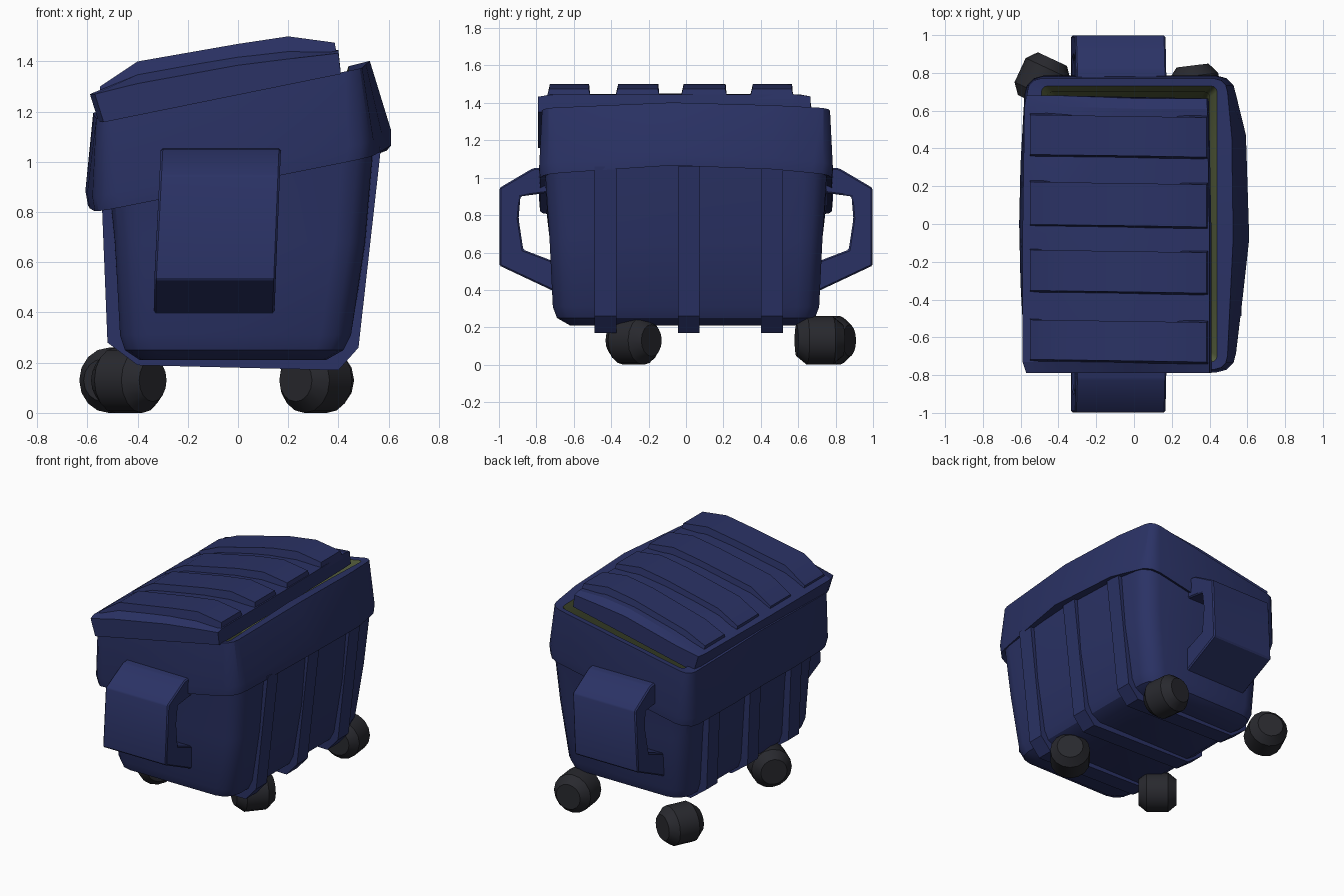
import bpy, bmesh, math
from mathutils import Vector

if "Cube" in bpy.data.objects:
    bpy.data.objects.remove(bpy.data.objects["Cube"])


def material(name, rgb):
    m = bpy.data.materials.new(name)
    m.diffuse_color = (*rgb, 1)
    m.use_nodes = True
    m.node_tree.nodes["Principled BSDF"].inputs["Base Color"].default_value = m.diffuse_color
    return m


NAVY = material("navy paint", (0.0235, 0.032, 0.13))
GREEN = material("dirty green inside", (0.11, 0.135, 0.055))
BLACK = material("black rubber", (0.0215, 0.022, 0.0275))


def finish(name, bm, mats, angle=30):
    me = bpy.data.meshes.new(name)
    bm.to_mesh(me)
    bm.free()
    for m in mats:
        me.materials.append(m)
    ob = bpy.data.objects.new(name, me)
    bpy.context.collection.objects.link(ob)
    bpy.ops.object.select_all(action='DESELECT')
    ob.select_set(True)
    bpy.context.view_layer.objects.active = ob
    bpy.ops.object.shade_smooth_by_angle(angle=math.radians(angle))
    return ob


def ring(x0, x1, y, r, zf, bulge=0.0):
    """Rounded rectangle, counter-clockwise, with extra points along the sides."""
    pts = []
    corners = [(x1 - r, -y + r, -90), (x1 - r, y - r, 0),
               (x0 + r, y - r, 90), (x0 + r, -y + r, 180)]
    for k, (cx, cy, start) in enumerate(corners):
        for i in range(4):
            a = math.radians(start + i * 30)
            pts.append((cx + r * math.cos(a), cy + r * math.sin(a)))
        if k == 0:    # right side bows outwards
            pts += [(x1 + bulge * 0.5, -y * 0.5), (x1 + bulge, -y * 0.1), (x1 + bulge * 0.75, y * 0.6)]
        elif k == 2:  # left side
            pts += [(x0 - bulge * 0.3, y * 0.4), (x0 - bulge * 0.4, 0), (x0 - bulge * 0.3, -y * 0.4)]
        else:         # front and back
            pts.append(((x0 + x1) / 2, y if k == 1 else -y))
    return [(px, py, zf(px, py)) for px, py in pts]


def loft(name, rings, mats, bands=None, cap_start=False, cap_end=False):
    bm = bmesh.new()
    vs = [[bm.verts.new(p) for p in r] for r in rings]
    n = len(vs[0])
    for k in range(len(vs) - 1):
        for i in range(n):
            j = (i + 1) % n
            f = bm.faces.new((vs[k][i], vs[k][j], vs[k + 1][j], vs[k + 1][i]))
            f.material_index = bands[k] if bands else 0
    if cap_start:
        bm.faces.new(vs[0][::-1])
    if cap_end:
        bm.faces.new(vs[-1]).material_index = bands[-1] if bands else 0
    return finish(name, bm, mats)


def prism(name, section_a, section_b, mats=(NAVY,), bevel=0.0):
    """Joins two matching outlines into a solid."""
    bm = bmesh.new()
    a = [bm.verts.new(p) for p in section_a]
    b = [bm.verts.new(p) for p in section_b]
    bm.faces.new(a)
    bm.faces.new(b[::-1])
    for i in range(len(a)):
        j = (i + 1) % len(a)
        bm.faces.new((a[j], a[i], b[i], b[j]))
    bmesh.ops.recalc_face_normals(bm, faces=bm.faces)
    if bevel:
        bmesh.ops.bevel(bm, geom=bm.edges[:], offset=bevel, segments=1, affect='EDGES')
    return finish(name, bm, mats)


def flat(z):
    return lambda x, y: z


def rim_bottom(x, y):
    return 0.912 + 0.2 * x + 0.035 * (1 - abs(y) / 0.79)


def rim_top(x, y):
    return 1.278 + 0.19 * x + 0.027 * (1 - abs(y) / 0.79)


# Tapered bin body
loft("body", [
    ring(-0.39, 0.35, 0.62, 0.10, flat(0.21)),
    ring(-0.45, 0.42, 0.69, 0.11, flat(0.25)),
    ring(-0.47, 0.45, 0.712, 0.12, flat(0.31)),
    ring(-0.49, 0.505, 0.73, 0.12, flat(0.68), 0.01),
    ring(-0.51, 0.54, 0.755, 0.12, lambda x, y: rim_bottom(x, y) + 0.06, 0.01),
], [NAVY], cap_start=True)

# Sloping collar, continuing down into the green inside
loft("rim", [
    ring(-0.49, 0.51, 0.73, 0.11, lambda x, y: rim_bottom(x, y) + 0.02),
    ring(-0.57, 0.54, 0.78, 0.11, rim_bottom, 0.07),
    ring(-0.58, 0.54, 0.785, 0.10, lambda x, y: rim_bottom(x, y) + 0.06, 0.07),
    ring(-0.565, 0.495, 0.77, 0.07, rim_top, 0.03),
    ring(-0.49, 0.44, 0.73, 0.03, lambda x, y: rim_top(x, y) - 0.005),
    ring(-0.46, 0.40, 0.70, 0.03, lambda x, y: rim_top(x, y) - 0.13),
    ring(-0.41, 0.38, 0.65, 0.03, flat(0.33)),
], [NAVY, GREEN], bands=[0, 0, 0, 0, 1, 1], cap_end=True)

# Lid: arched slab, a little short of the back and right edges
lid_top = [(-0.59, 1.27), (-0.4, 1.352), (0.0, 1.425), (0.2, 1.45), (0.40, 1.445)]
lid_low = [(0.41, 1.35), (-0.555, 1.158)]


def lid_section(y, drop, shift, skew, sag):
    top = [(x + (shift if x < -0.5 else 0), y, z - drop * k - (sag if x == -0.4 else 0))
           for (x, z), k in zip(lid_top, (0, 1, 1, 1, 0.3))]
    pts = top + [(x + (shift if x < 0 else 0), y, z) for x, z in lid_low]
    return [(px - (skew if px > 0.3 else 0), py + (skew if px < 0 else 0), pz) for px, py, pz in pts]


bm = bmesh.new()
sections = [[bm.verts.new(p) for p in lid_section(*s)]
            for s in ((-0.79, 0.04, 0.02, 0.0, 0.0), (-0.73, 0.005, 0.0, 0.0, 0.0),
                      (-0.05, 0.0, 0.0, 0.0, 0.005), (0.61, 0.005, 0.01, 0.012, 0.025),
                      (0.665, 0.035, 0.02, 0.015, 0.015))]
for a, b in zip(sections, sections[1:]):
    for i in range(len(a)):
        j = (i + 1) % len(a)
        bm.faces.new((a[i], a[j], b[j], b[i]))
bm.faces.new(sections[0])
bm.faces.new(sections[-1])
bmesh.ops.recalc_face_normals(bm, faces=bm.faces)
finish("lid", bm, [NAVY], 15)

# Raised slats across the lid, sagging on the left towards the back
slat_top = [(-0.55, 1.30), (-0.4, 1.40), (0.0, 1.47), (0.2, 1.50), (0.385, 1.475)]
slat_low = [(0.395, 1.42), (0.2, 1.42), (0.0, 1.395), (-0.4, 1.31), (-0.55, 1.26)]
slats = [(-0.74, -0.50, 0), (-0.375, -0.13, 0.008), (-0.025, 0.23, 0.018), (0.345, 0.585, 0.033)]
for n, (y0, y1, sag) in enumerate(slats):
    def outline(y, inset):
        return ([(x, y + inset - 0.015 * x, z - (sag if x == -0.4 else 0)) for x, z in slat_top]
                + [(x, y - 0.015 * x, z) for x, z in slat_low])
    prism(f"lid_slat_{n + 1}", outline(y0, 0.015), outline(y1, -0.015))

# U-shaped ribs wrapping the sides and the underside
rib_outer = [(-0.545, 0.90), (-0.52, 0.28), (-0.40, 0.19), (0.40, 0.17), (0.48, 0.26), (0.57, 1.06)]
rib_inner = [(0.50, 1.06), (0.42, 0.32), (0.35, 0.25), (-0.36, 0.25), (-0.44, 0.32), (-0.47, 0.90)]
for n, yc in enumerate((-0.43, 0.015, 0.46)):
    prism(f"rib_{n + 1}", *[[(x, y, z) for x, z in rib_outer + rib_inner]
                            for y in (yc - 0.058, yc + 0.058)])

# Wide loop handles at front and back
handle = [(0.70, 1.06), (0.82, 1.05), (0.998, 0.945), (0.998, 0.53), (0.70, 0.39),
          (0.70, 0.55), (0.87, 0.615), (0.895, 0.78), (0.885, 0.90), (0.70, 0.925)]
for name, s in (("front_handle", -1), ("back_handle", 1)):
    prism(name,
          [(-0.335 + 0.05 * max(0, z - 0.5), s * y, z) for y, z in handle],
          [(0.145 + 0.04 * max(0, z - 0.4), s * y, z) for y, z in handle], bevel=0.008)

# Chunky chamfered wheels, each swivelled differently
wheel_profile = [(-0.125, 0.085), (-0.07, 0.13), (0.07, 0.13), (0.125, 0.085)]
for name, x, y, turn in (("front_left_wheel", -0.435, -0.28, 140),
                         ("front_right_wheel", 0.31, -0.28, 50),
                         ("back_left_wheel", -0.485, 0.76, 65),
                         ("back_right_wheel", 0.325, 0.715, 97)):
    t = math.radians(turn)
    axis = Vector((math.cos(t), math.sin(t), 0))
    side = Vector((-math.sin(t), math.cos(t), 0))
    up = Vector((0, 0, 1))
    centre = Vector((x, y, 0.13))
    rings = [[centre + axis * d + (side * math.cos(a) + up * math.sin(a)) * r
              for a in (math.tau * i / 16 for i in range(16))] for d, r in wheel_profile]
    loft(name, rings, [BLACK], cap_start=True, cap_end=True)
